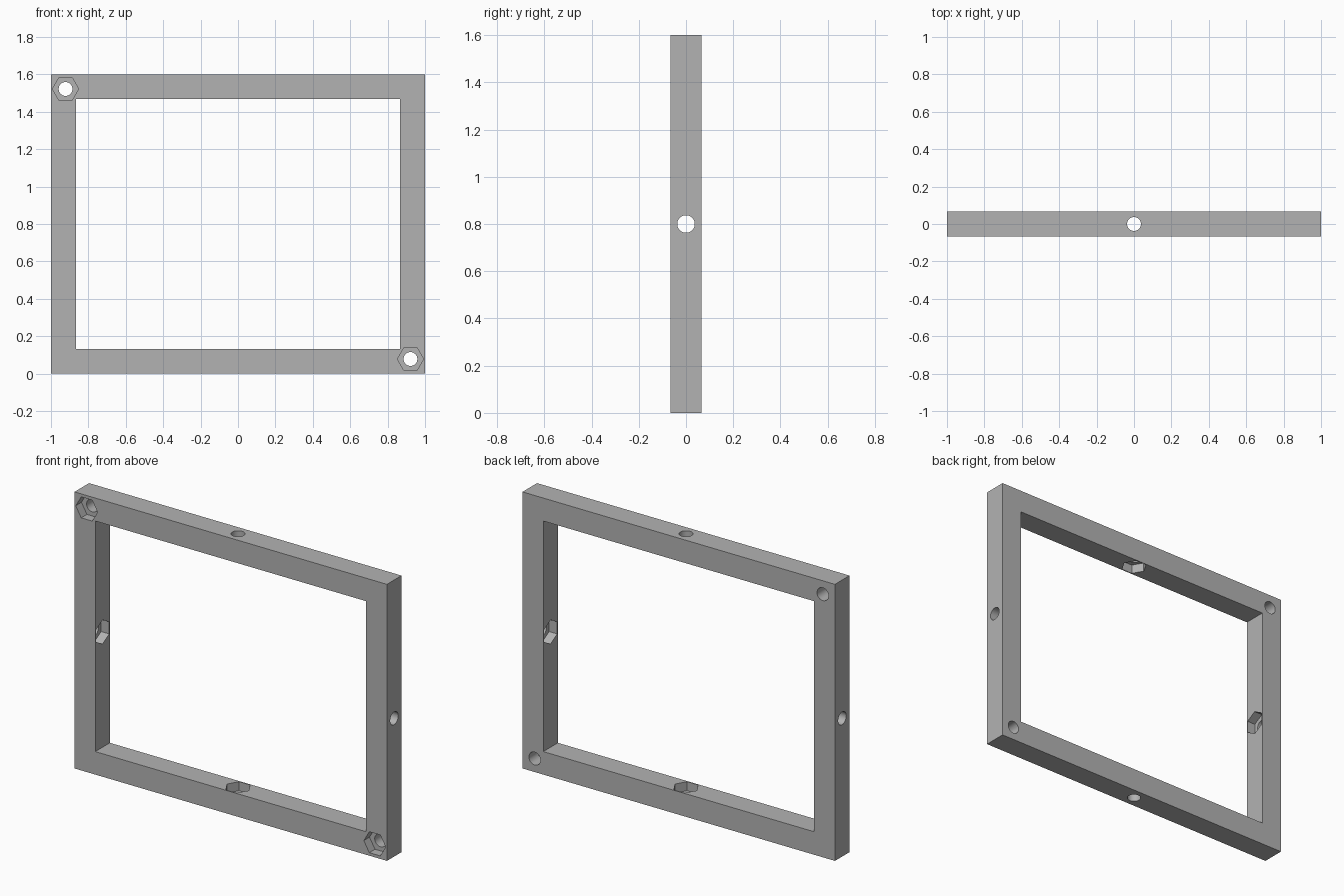
import bpy
import bmesh
from math import cos, sin, tau, radians
from mathutils import Vector

W, H, T = 2.0, 1.6, 0.133          # outer width, height and bar thickness
HOLE_R, HEX_R, HEX_DEPTH = 0.037, 0.07, 0.052
X, Y, Z = Vector((1, 0, 0)), Vector((0, 1, 0)), Vector((0, 0, 1))

if "Cube" in bpy.data.objects:
    bpy.data.objects.remove(bpy.data.objects["Cube"], do_unlink=True)

grey = bpy.data.materials.new("plain grey")
grey.use_nodes = True
colour = (0.45, 0.45, 0.45, 1)
grey.diffuse_color = colour
grey.node_tree.nodes["Principled BSDF"].inputs["Base Color"].default_value = colour


def finish(bm, name):
    bmesh.ops.recalc_face_normals(bm, faces=bm.faces)
    mesh = bpy.data.meshes.new(name)
    bm.to_mesh(mesh)
    bm.free()
    mesh.materials.append(grey)
    obj = bpy.data.objects.new(name, mesh)
    bpy.context.collection.objects.link(obj)
    return obj


def box(name, size):
    bm = bmesh.new()
    bmesh.ops.create_cube(bm, size=1)
    bmesh.ops.scale(bm, vec=size, verts=bm.verts)
    bmesh.ops.translate(bm, vec=Z * H / 2, verts=bm.verts)
    return finish(bm, name)


def prism(name, start, end, point_dir, radius, sides):
    """Prism from start to end with one corner along point_dir."""
    bm = bmesh.new()
    side_dir = (end - start).normalized().cross(point_dir)
    rim = [point_dir * cos(tau * i / sides) * radius + side_dir * sin(tau * i / sides) * radius
           for i in range(sides)]
    a = [bm.verts.new(start + p) for p in rim]
    b = [bm.verts.new(end + p) for p in rim]
    bm.faces.new(a)
    bm.faces.new(b)
    for i in range(sides):
        j = (i + 1) % sides
        bm.faces.new((a[i], a[j], b[j], b[i]))
    return finish(bm, name)


def cut(target, cutter):
    cutter.hide_render = True
    mod = target.modifiers.new("cut", "BOOLEAN")
    mod.operation = "DIFFERENCE"
    mod.solver = "EXACT"
    mod.object = cutter
    bpy.context.view_layer.objects.active = target
    bpy.ops.object.modifier_apply(modifier=mod.name)
    bpy.data.objects.remove(cutter, do_unlink=True)


def bolt_seat(target, face_point, inward, point_dir):
    """Hexagonal nut pocket with a round hole through the bar."""
    out = face_point - inward * 0.02
    cut(target, prism("nut_pocket", out, face_point + inward * HEX_DEPTH, point_dir, HEX_R, 6))
    cut(target, prism("bolt_hole", out, face_point + inward * (T + 0.02), point_dir, HOLE_R, 32))


# Rectangular frame
frame = box("frame", (W, T, H))
cut(frame, box("opening", (W - 2 * T, 1, H - 2 * T)))

# Nut seats in two opposite corners of the front
for s in (-1, 1):
    corner = Vector((s * 0.922, -T / 2, H / 2 - s * 0.722))
    bolt_seat(frame, corner, Y, X)

# Nut seats on the inner side of each bar
for s in (-1, 1):
    bolt_seat(frame, Vector((s * (W / 2 - T), 0, H / 2)), X * s, Z)
    bolt_seat(frame, Vector((0, 0, H / 2 + s * (H / 2 - T))), Z * s, X)

# Smooth the round holes and keep the edges sharp
bpy.ops.object.select_all(action="DESELECT")
frame.select_set(True)
bpy.context.view_layer.objects.active = frame
bpy.ops.object.shade_smooth_by_angle(angle=radians(30))
